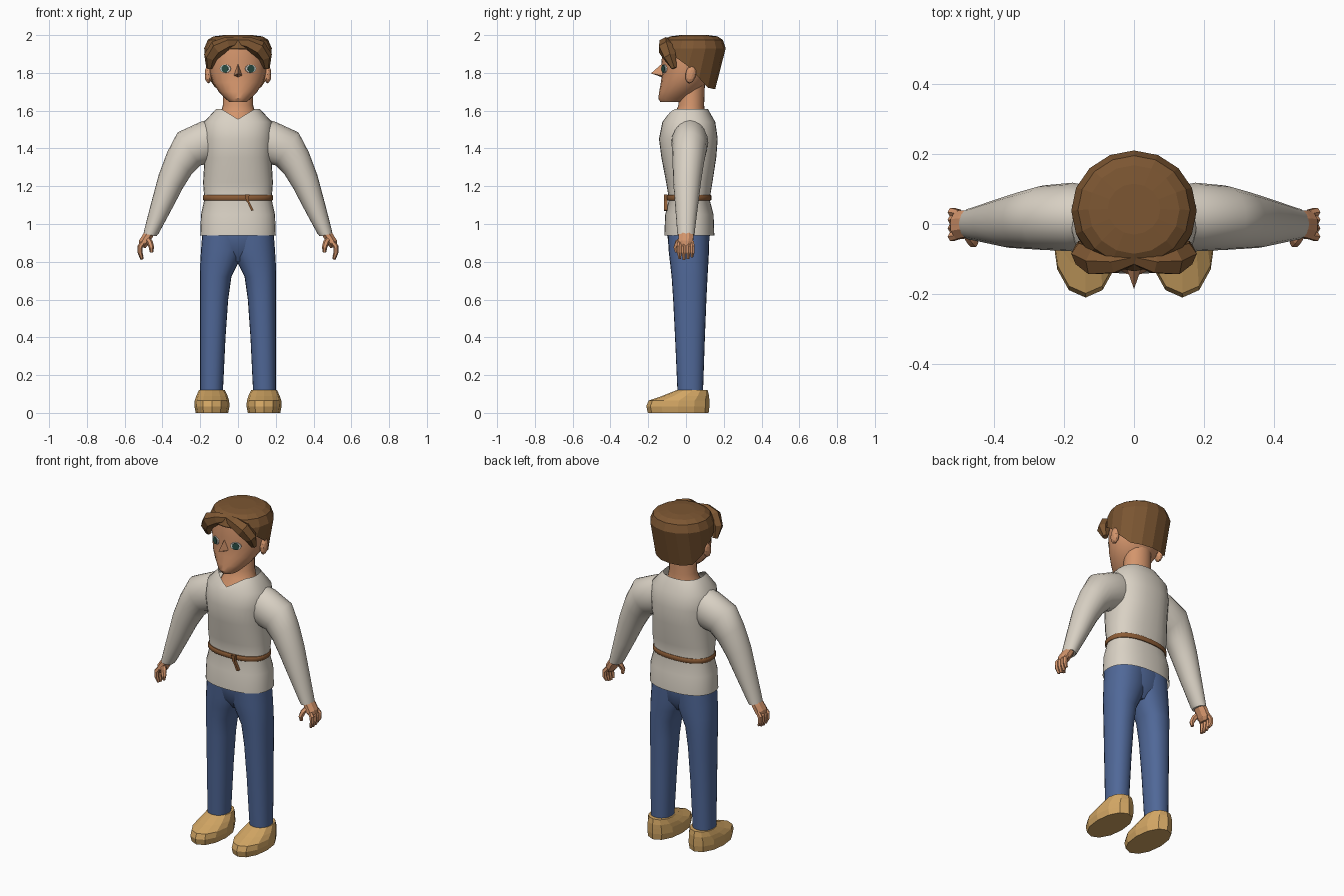
import bpy, bmesh, math
from mathutils import Vector

if "Cube" in bpy.data.objects:
    bpy.data.objects.remove(bpy.data.objects["Cube"])


def mat(name, r, g, b):
    m = bpy.data.materials.new(name)
    lin = [(c / 255 / 12.92) if c < 11 else ((c / 255 + 0.055) / 1.055) ** 2.4 for c in (r, g, b)]
    m.diffuse_color = (*lin, 1)
    m.use_nodes = True
    m.node_tree.nodes["Principled BSDF"].inputs["Base Color"].default_value = m.diffuse_color
    return m


SHIRT = mat("linen", 217, 209, 196)
DENIM = mat("blue cloth", 80, 104, 152)
SKIN = mat("skin", 212, 149, 108)
HAIR = mat("brown hair", 124, 86, 50)
SHOE = mat("tan leather", 210, 166, 100)
BELT = mat("belt leather", 140, 92, 54)
WHITE = mat("eye white", 228, 226, 218)
IRIS = mat("dark green", 42, 78, 68)


def finish(name, rings, material, smooth=None, mirror=False, caps=(True, True)):
    """Skin a list of equal-length rings of points into one object."""
    bm = bmesh.new()
    vs = [[bm.verts.new(p) for p in r] for r in rings]
    n = len(vs[0])
    for a, b in zip(vs, vs[1:]):
        for i in range(n):
            bm.faces.new((a[i], a[(i + 1) % n], b[(i + 1) % n], b[i]))
    if caps[0]:
        bm.faces.new(vs[0][::-1])
    if caps[1]:
        bm.faces.new(vs[-1])
    return from_bm(name, bm, material, smooth, mirror)


def from_bm(name, bm, material, smooth=None, mirror=False):
    bmesh.ops.recalc_face_normals(bm, faces=bm.faces)
    me = bpy.data.meshes.new(name)
    bm.to_mesh(me)
    bm.free()
    me.materials.append(material)
    ob = bpy.data.objects.new(name, me)
    bpy.context.collection.objects.link(ob)
    if smooth:
        bpy.ops.object.select_all(action='DESELECT')
        ob.select_set(True)
        bpy.context.view_layer.objects.active = ob
        bpy.ops.object.shade_smooth_by_angle(angle=math.radians(smooth))
    if mirror:
        ob.modifiers.new("mirror", 'MIRROR')
    return ob


def ring(z, rx, yf, yb, cx=0, n=24, p=1.0):
    """Level oval from front yf to back yb, boxier for p < 1."""
    pts = []
    for i in range(n):
        a = 2 * math.pi * i / n
        c, s = math.cos(a), math.sin(a)
        pts.append(Vector((cx + rx * math.copysign(abs(c) ** p, c),
                           (yf + yb) / 2 + (yb - yf) / 2 * math.copysign(abs(s) ** p, s), z)))
    return pts


def tube(name, path, radii, material, n=6, flat=1.0, **kw):
    """Tube along a path; flat scales the section across the y direction."""
    path = [Vector(p) for p in path]
    rings = []
    for i, (p, r) in enumerate(zip(path, radii)):
        t = (path[min(i + 1, len(path) - 1)] - path[max(i - 1, 0)]).normalized()
        u = Vector((0, 1, 0))
        u = (u - t * u.dot(t)).normalized()
        w = t.cross(u)
        angles = [2 * math.pi * (k + 0.5) / n for k in range(n)]
        rings.append([p + r * (flat * math.cos(a) * u + math.sin(a) * w) for a in angles])
    return finish(name, rings, material, mirror=True, **kw)


# Shirt body with a V neckline
body = [ring(*s, n=32, p=0.85) for s in (
    (0.94, .20, -.115, .15), (1.05, .196, -.11, .146), (1.13, .178, -.09, .125),
    (1.22, .185, -.105, .14), (1.35, .177, -.13, .16), (1.45, .185, -.143, .168),
    (1.54, .18, -.125, .155), (1.61, .115, -.085, .115))]
for v in body[-1]:
    if v.y < 0:
        dip = max(0, 1 - abs(v.x) / 0.09)
        v.z -= 0.055 * dip
        v.y -= 0.025 * dip
finish("shirt_body", body, SHIRT, 40, caps=(False, False))

# Sleeves: outer x z, inner x z, centre y, half depth
sleeve = []
for ox, oz, ix, iz, cy, ry in ((.10, 1.57, .08, 1.36, .02, .08), (.20, 1.54, .15, 1.32, .02, .098),
                               (.32, 1.485, .20, 1.31, .018, .092), (.375, 1.38, .245, 1.265, .012, .083),
                               (.42, 1.26, .292, 1.19, .006, .074), (.46, 1.11, .355, 1.07, .003, .06),
                               (.495, .975, .42, .95, 0, .047), (.50, .95, .432, .935, 0, .045)):
    o, i_ = Vector((ox, cy, oz)), Vector((ix, cy, iz))
    sleeve.append([(o + i_) / 2 + (o - i_) / 2 * math.cos(a) + Vector((0, ry * math.sin(a), 0))
                   for a in [2 * math.pi * k / 20 for k in range(20)]])
finish("sleeve", sleeve, SHIRT, 40, True)

# Trousers: legs (z, inner x, outer x, front, back) and hips
legs = []
for z, xi, xo, yf, yb in ((.11, .08, .20, -.045, .09), (.40, .066, .20, -.058, .10),
                          (.60, .052, .20, -.068, .108), (.72, .035, .20, -.076, .114),
                          (.79, .0, .20, -.084, .118), (.86, -.03, .196, -.092, .122),
                          (1.0, -.05, .185, -.10, .125)):
    legs.append(ring(z, (xo - xi) / 2, yf, yb, (xo + xi) / 2, p=0.9))
finish("trouser_leg", legs, DENIM, 40, True)
finish("trouser_hips", [ring(*s) for s in ((.80, .08, -.04, .075), (.86, .16, -.085, .118),
                                           (.94, .19, -.10, .126), (1.0, .175, -.10, .125))], DENIM, 40)

# Shoes
finish("shoe", [ring(*s, cx=.138, n=12, p=.95) for s in (
    (0, .086, -.202, .12), (.035, .093, -.21, .124), (.065, .091, -.198, .124),
    (.09, .083, -.125, .122), (.12, .069, -.05, .115))], SHOE, mirror=True)

# Belt with knot and hanging tail
finish("belt", [ring(z, .186 - d, -.104 + d, .135 - d, n=32, p=.85)
                for z, d in ((1.125, .004), (1.13, 0), (1.148, 0), (1.153, .004))], BELT, 40)
for nm, pts in (("belt_knot", [(.036, 1.155), (.06, 1.157), (.058, 1.118), (.044, 1.118)]),
                ("belt_tail", [(.045, 1.125), (.058, 1.122), (.083, 1.073), (.07, 1.07)])):
    finish(nm, [[(x, y, z) for x, z in pts] for y in (-.116, -.098)], BELT)

# Neck and head
finish("neck", [ring(*s) for s in ((1.52, .12, -.10, .11), (1.59, .09, -.055, .10),
                                   (1.63, .08, -.04, .096), (1.74, .078, -.04, .10))], SKIN, 40)
finish("head", [ring(*s, n=20) for s in (
    (1.645, .045, -.135, -.01), (1.665, .068, -.147, .03), (1.70, .102, -.142, .07),
    (1.75, .134, -.133, .11), (1.80, .147, -.126, .13), (1.86, .15, -.13, .14),
    (1.93, .143, -.122, .14), (1.97, .10, -.08, .11))], SKIN, 35)

# Nose
bm = bmesh.new()
for p in ((0, -.12, 1.855), (-.024, -.118, 1.785), (.024, -.118, 1.785), (0, -.186, 1.797), (0, -.12, 1.775)):
    bm.verts.new(p)
bmesh.ops.convex_hull(bm, input=bm.verts)
from_bm("nose", bm, SKIN)

# Ears
bm = bmesh.new()
bmesh.ops.create_icosphere(bm, subdivisions=2, radius=1)
for v in bm.verts:
    v.co = Vector((.157 + v.co.x * .02, .025 + v.co.y * .029 + v.co.z * .006, 1.792 + v.co.z * .048))
from_bm("ear", bm, SKIN, mirror=True)

# Eyes: thin discs lying on the face
face_out = Vector((.40, -.916, 0))
face_side = Vector((.916, .40, 0))
for nm, w, h, lift, m in (("eye_white", .031, .022, .003, WHITE), ("iris", .02, .021, .006, IRIS)):
    c = Vector((.066, -.114, 1.822))
    finish(nm, [[c + face_out * d + face_side * w * math.cos(a) + Vector((0, 0, h * math.sin(a)))
                 for a in [2 * math.pi * k / 12 for k in range(12)]] for d in (lift - .004, lift + .003)],
           m, mirror=True)

# Hair cap: hem hangs low at the back and rises over the forehead
hem = ring(0, .168, -.132, .155, n=16, p=.95)
for i, v in enumerate(hem):
    s = math.sin(2 * math.pi * i / 16)
    v.z = 1.835 - .12 * min(1, s / .75) if s > 0 else 1.835 + .09 * min(1, -s * 1.2)
finish("hair_cap", [hem, ring(1.93, .179, -.135, .21, n=16), ring(1.975, .16, -.115, .195, n=16),
                    ring(1.993, .13, -.085, .168, n=16), ring(2.0, .075, -.03, .115, n=16)],
       HAIR, caps=(False, True))

# Parted fringe locks
tube("fringe_lock", [(-.004, -.095, 1.965), (.055, -.108, 1.955), (.11, -.105, 1.93),
                     (.145, -.085, 1.885), (.152, -.062, 1.825)],
     (.02, .036, .045, .037, .016), HAIR)

# Hands: palm, fingers and thumb
tube("palm", [(.46, 0, .965), (.482, 0, .93), (.50, -.003, .90), (.508, -.003, .878)],
     (.027, .028, .029, .02), SKIN, n=8, flat=1.5)
for k, y in enumerate((-.036, -.012, .012, .034)):
    drop = (.004, 0, .004, .014)[k]
    tube("finger", [(.50, y * .9, .905), (.519, y, .88), (.519, y, .85), (.508, y * .9, .812 + drop)],
         (.012, .014, .013, .008), SKIN)
tube("thumb", [(.482, -.02, .925), (.465, -.044, .90), (.458, -.054, .875), (.458, -.05, .85)],
     (.014, .016, .014, .009), SKIN)
